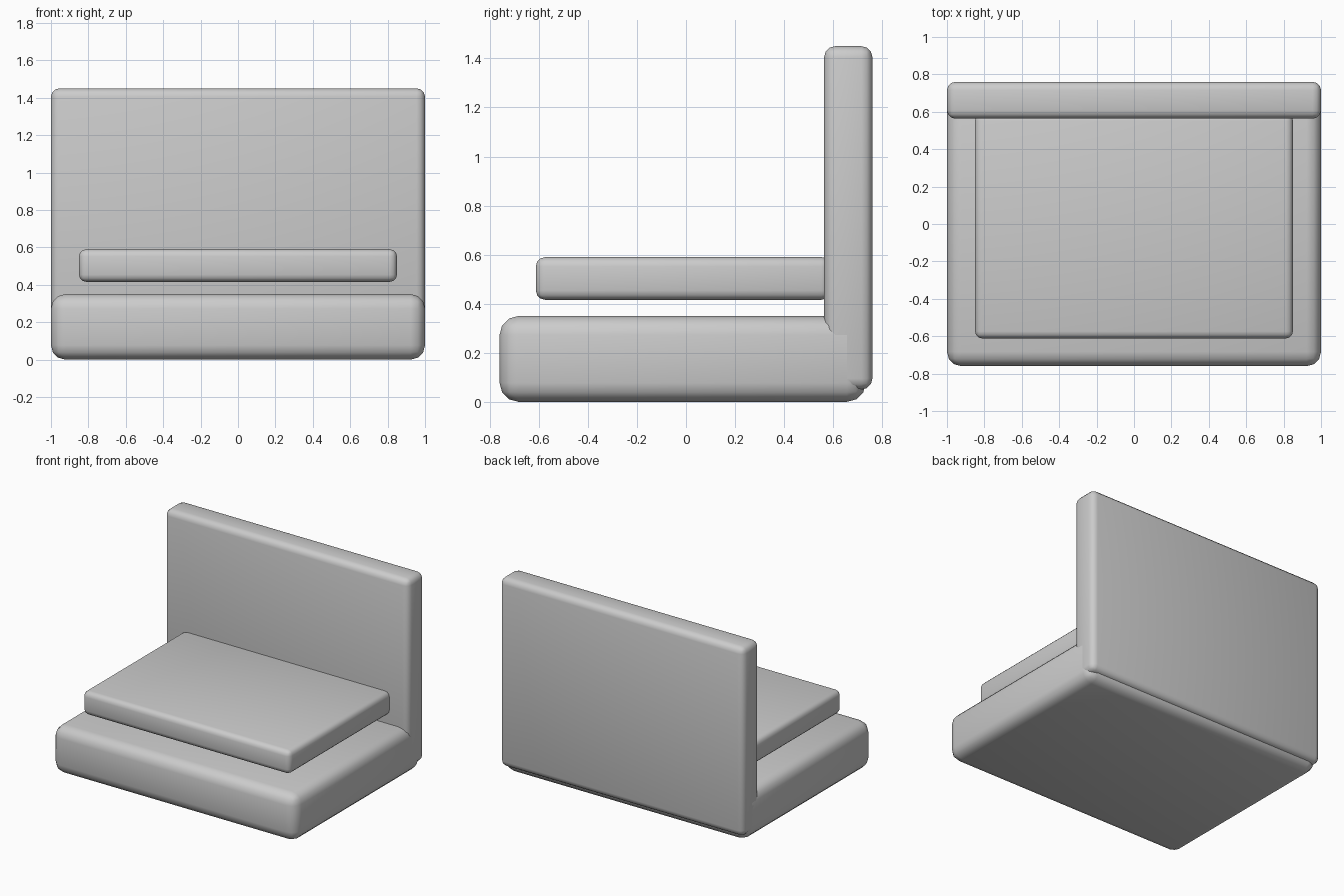
import bpy

if "Cube" in bpy.data.objects:
    bpy.data.objects.remove(bpy.data.objects["Cube"])


def rounded_box(name, lo, hi, radius):
    """Box between two corners with rounded edges."""
    centre = [(a + b) / 2 for a, b in zip(lo, hi)]
    bpy.ops.mesh.primitive_cube_add(size=1, location=centre)
    ob = bpy.context.object
    ob.name = name
    ob.scale = [b - a for a, b in zip(lo, hi)]
    bpy.ops.object.transform_apply(location=False, rotation=False, scale=True)
    bevel = ob.modifiers.new("rounding", 'BEVEL')
    bevel.width = radius
    bevel.segments = 3
    bpy.ops.object.modifier_apply(modifier=bevel.name)
    bpy.ops.object.shade_smooth_by_angle()
    return ob


# Thick base block
rounded_box("base", (-1, -0.76, 0), (1, 0.733, 0.35), 0.077)

# Upright back panel, sunk into the rear of the base
rounded_box("backrest", (-1, 0.563, 0.05), (1, 0.76, 1.45), 0.045)

# Floating seat cushion, tucked slightly into the back panel
rounded_box("seat_cushion", (-0.85, -0.612, 0.416), (0.85, 0.59, 0.59), 0.038)
